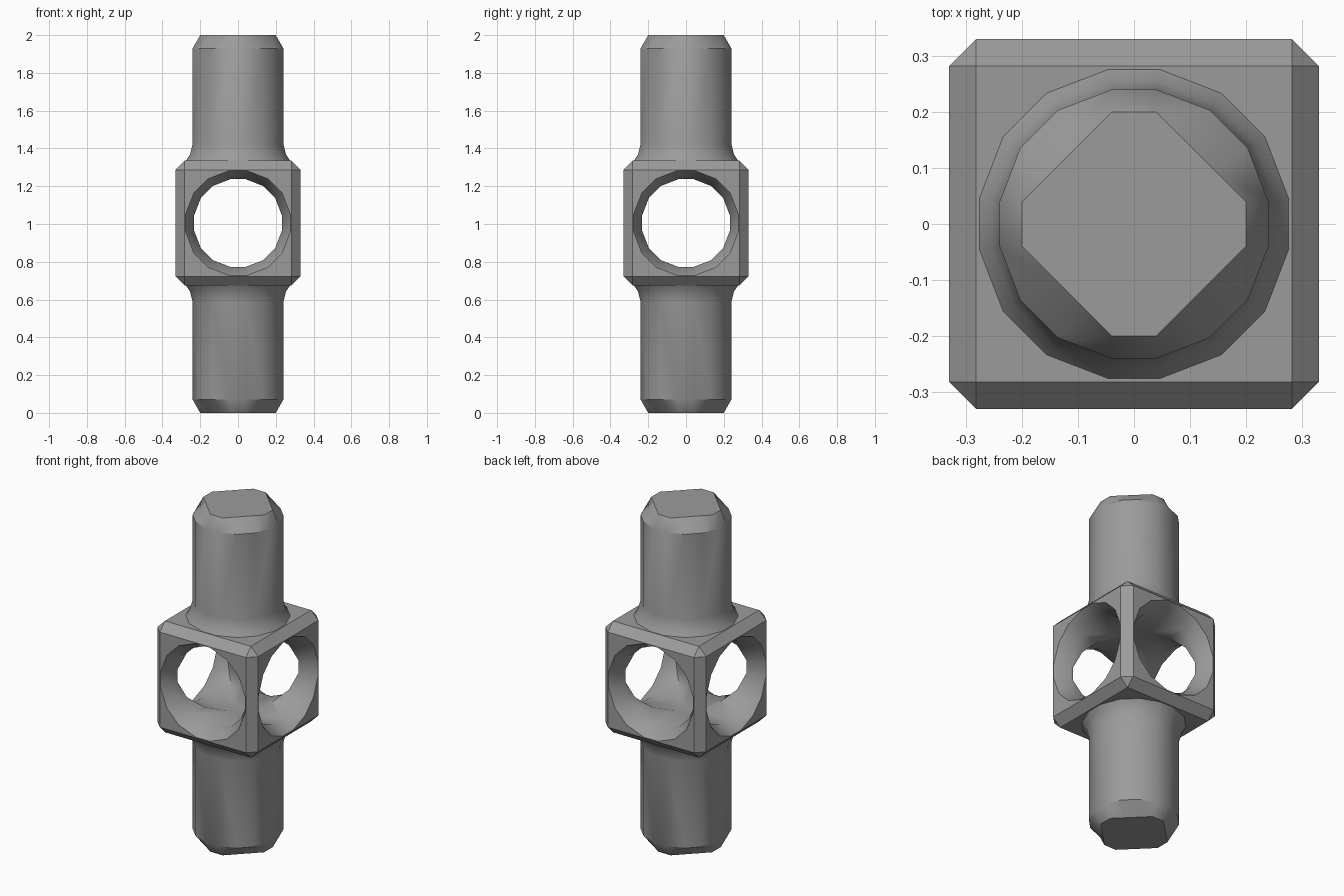
import bpy, bmesh, math
from mathutils import Matrix

if "Cube" in bpy.data.objects:
    bpy.data.objects.remove(bpy.data.objects["Cube"])

MID = 1.005   # height of the hub centre
HALF = 0.33   # half width of the hub

grey = bpy.data.materials.new("mid grey")
grey.diffuse_color = (0.33, 0.33, 0.33, 1)
grey.use_nodes = True
grey.node_tree.nodes["Principled BSDF"].inputs["Base Color"].default_value = grey.diffuse_color

# one quadrant of the sixteen-sided section, and of its clipped end cap
ROUND = [(0.24, 0.04), (0.203, 0.136), (0.136, 0.203), (0.04, 0.24)]
CLIPPED = [(0.2, 0.04), (0.147, 0.093), (0.093, 0.147), (0.04, 0.2)]


def ring(quadrant, scale, z):
    pts = []
    for k in range(4):
        c, s = round(math.cos(k * math.pi / 2)), round(math.sin(k * math.pi / 2))
        pts += [((x * c - y * s) * scale, (x * s + y * c) * scale, z) for x, y in quadrant]
    return pts


def loft(name, rings, matrix=Matrix()):
    bm = bmesh.new()
    loops = [[bm.verts.new(p) for p in r] for r in rings]
    for a, b in zip(loops, loops[1:]):
        for i in range(len(a)):
            j = (i + 1) % len(a)
            bm.faces.new((a[i], a[j], b[j], b[i]))
    bm.faces.new(loops[0][::-1])
    bm.faces.new(loops[-1])
    bm.transform(matrix)
    bmesh.ops.recalc_face_normals(bm, faces=bm.faces)
    return add_object(name, bm)


def add_object(name, bm):
    mesh = bpy.data.meshes.new(name)
    bm.to_mesh(mesh)
    bm.free()
    mesh.materials.append(grey)
    obj = bpy.data.objects.new(name, mesh)
    bpy.context.collection.objects.link(obj)
    return obj


def combine(target, other, operation):
    mod = target.modifiers.new(operation, 'BOOLEAN')
    mod.operation, mod.solver, mod.object = operation, 'EXACT', other
    bpy.context.view_layer.objects.active = target
    bpy.ops.object.modifier_apply(modifier=mod.name)
    bpy.data.objects.remove(other)


# chamfered cube hub
bm = bmesh.new()
bmesh.ops.create_cube(bm, size=2 * HALF)
bmesh.ops.bevel(bm, geom=bm.edges[:], offset=0.048, segments=1, affect='EDGES')
bm.transform(Matrix.Translation((0, 0, MID)))
hub = add_object("pierced_hub", bm)

# upper and lower shafts with a flared root and clipped end
for name, sign, tip in (("upper_shaft", 1, 2.0), ("lower_shaft", -1, 0.0)):
    rings = [ring(ROUND, s, MID + sign * h)
             for s, h in ((1.16, 0.30), (1.15, 0.33), (1.06, 0.362), (1.0, 0.42))]
    rings += [ring(ROUND, 1, tip - sign * 0.07), ring(CLIPPED, 1, tip)]
    combine(hub, loft(name, rings), 'UNION')

# crossing holes, widened at each mouth
for name, axis in (("side_hole", 'Y'), ("front_hole", 'X')):
    turn = Matrix.Translation((0, 0, MID)) @ Matrix.Rotation(math.pi / 2, 4, axis)
    rings = [ring(ROUND, s, d) for s, d in ((1.32, -0.4), (0.97, -0.25), (0.97, 0.25), (1.32, 0.4))]
    combine(hub, loft(name, rings, turn), 'DIFFERENCE')

bpy.ops.object.select_all(action='DESELECT')
hub.select_set(True)
bpy.context.view_layer.objects.active = hub
bpy.ops.object.shade_smooth_by_angle(angle=math.radians(30))
